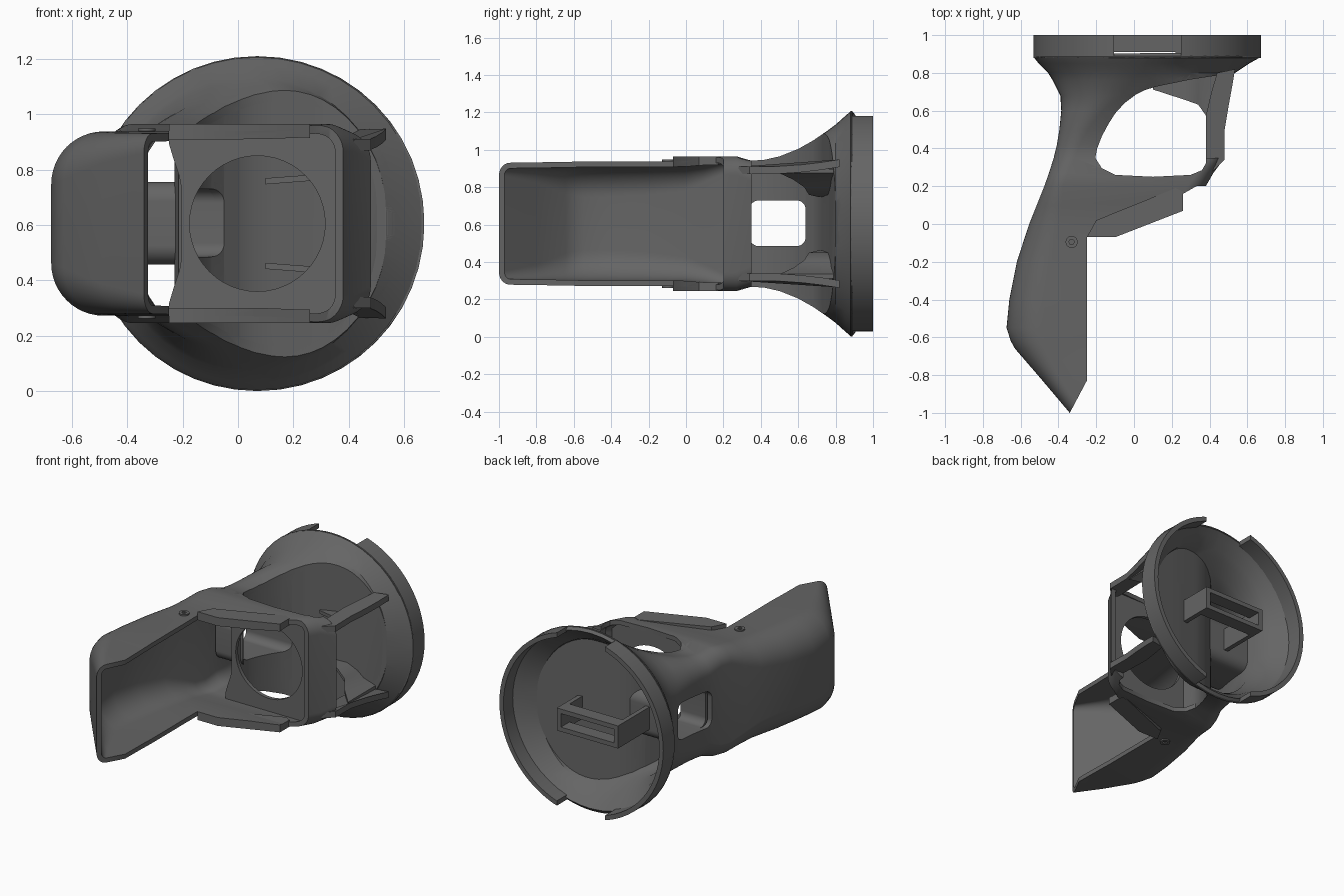
import bpy, bmesh, math
from mathutils import Vector

if "Cube" in bpy.data.objects:
    bpy.data.objects.remove(bpy.data.objects["Cube"])

CX, CZ = 0.07, 0.605          # axis of the round bell
grey = bpy.data.materials.new("dark_grey")
grey.diffuse_color = (0.13, 0.13, 0.13, 1)
grey.use_nodes = True
grey.node_tree.nodes["Principled BSDF"].inputs["Base Color"].default_value = grey.diffuse_color


def finish(bm, name):
    bmesh.ops.recalc_face_normals(bm, faces=bm.faces[:])
    me = bpy.data.meshes.new(name)
    bm.to_mesh(me)
    bm.free()
    me.materials.append(grey)
    ob = bpy.data.objects.new(name, me)
    bpy.context.collection.objects.link(ob)
    return ob


def skin(name, sections, capped=True):
    """Join equal-length closed sections of 3D points into a surface."""
    bm = bmesh.new()
    rings = [[bm.verts.new(p) for p in s] for s in sections]
    for a, b in zip(rings, rings[1:]):
        for i in range(len(a)):
            j = (i + 1) % len(a)
            bm.faces.new((a[i], a[j], b[j], b[i]))
    if capped:
        bm.faces.new(rings[0])
        bm.faces.new(rings[-1])
    return finish(bm, name)


def prism(name, pts, axis, a, b):
    """Extrude a 2D outline along an axis from a to b."""
    place = {'x': lambda p, t: (t, p[0], p[1]),
             'y': lambda p, t: (p[0], t, p[1]),
             'z': lambda p, t: (p[0], p[1], t)}[axis]
    return skin(name, [[place(p, t) for p in pts] for t in (a, b)])


def rounded(x0, x1, z0, z1, r, seg=12):
    """Outline of a rectangle with round corners."""
    out = []
    for k, (cx, cz) in enumerate([(x1 - r, z1 - r), (x0 + r, z1 - r),
                                  (x0 + r, z0 + r), (x1 - r, z0 + r)]):
        for i in range(seg + 1):
            t = math.pi / 2 * (k + i / seg)
            out.append((cx + r * math.cos(t), cz + r * math.sin(t)))
    return out


def circle(r, n=48, cx=CX, cz=CZ):
    return [(cx + r * math.cos(2 * math.pi * i / n),
             cz + r * math.sin(2 * math.pi * i / n)) for i in range(n)]


def apply_mod(ob, mod):
    bpy.context.view_layer.objects.active = ob
    bpy.ops.object.modifier_apply(modifier=mod.name)


def cut(ob, *cutters, op='DIFFERENCE'):
    for c in cutters:
        m = ob.modifiers.new("cut", 'BOOLEAN')
        m.operation, m.solver, m.object = op, 'EXACT', c
        apply_mod(ob, m)
        bpy.data.objects.remove(c)


# Lofted rounded sections (y, left, right, half height, corner)
stations = [
    (-1.00, -.34, .38, .325, .07), (-.82, -.492, .38, .328, .11),
    (-.66, -.63, .38, .33, .17), (-.62, -.652, .38, .331, .18),
    (-.55, -.675, .38, .333, .19), (-.40, -.66, .38, .333, .19),
    (-.20, -.62, .38, .333, .18), (.00, -.555, .38, .335, .16),
    (.10, -.515, .38, .345, .13), (.20, -.475, .38, .36, .10),
    (.27, -.45, .42, .36, .10), (.35, -.425, .48, .337, .11),
    (.42, -.408, .48, .342, .12),
    (.50, -.395, .48, .36, .15), (.60, -.385, .49, .40, .22),
    (.68, -.39, .50, .445, .33), (.76, -.43, .52, .50, .42),
    (.80, -.455, .535, .53, .485), (.85, -.505, .61, .575, .55),
    (.885, -.533, .673, .605, .60)]


def loft(name, capped):
    return skin(name, [[(x, y, z) for x, z in rounded(l, r, CZ - h, CZ + h, c)]
                       for y, l, r, h, c in stations], capped)


# Curve, seen from above, of the wall between the finger window and the bell
curve = [(-.19, .245), (-.2, .30), (-.205, .35), (-.195, .40), (-.17, .465),
         (-.135, .53), (-.10, .585), (-.05, .64), (.01, .685), (.06, .71),
         (.12, .728), (.30, .765), (.53, .80), (.62, .812)]


def window_cutter():
    """Everything between the collar and the curved wall."""
    return prism("window_cut", curve[2:-1] + [(.75, .80), (.75, .35), (.38, .35),
                 (.38, .32), (.36, .285), (.30, .26), (.10, .25), (-.10, .26),
                 (-.17, .295)], 'z', -1, 2.5)


def bore():
    return prism("bore", rounded(.34, .64, .485, .73, .05), 'x', -1, .1)


# Sleeve and flared bell
sleeve = loft("sleeve_and_bell", False)
f = min(sleeve.data.polygons, key=lambda p: p.center.x)
solid = sleeve.modifiers.new("wall", 'SOLIDIFY')
solid.thickness = 0.03
solid.offset = -1 if f.normal.x < 0 else 1      # wall grows inwards
apply_mod(sleeve, solid)
cut(sleeve,
    prism("scoop_cut", [(-.34, -1.2), (-.34, -1.0), (-.25, -.83), (-.25, -.07),
                        (-.10, -.07), (.26, .07), (.26, .16), (.33, .2),
                        (1, .2), (1, -1.2)], 'z', -1, 2.5),
    window_cutter(), bore())

# Curved wall: also the floor of the bell
back = []
for i, p in enumerate(curve):
    d = Vector(curve[min(i + 1, len(curve) - 1)]) - Vector(curve[max(i - 1, 0)])
    d.normalize()
    back.append((p[0] - d.y * .025, p[1] + d.x * .025))
wall = prism("curved_wall", curve + back[::-1], 'z', -.5, 1.8)
cut(wall, loft("hull", True), op='INTERSECT')
cut(wall, bore())

# Short tube joining the side window to the curved wall
tube = prism("window_tube", rounded(.312, .668, .457, .755, .07), 'x', -.383, .02)
cut(tube, window_cutter(), bore())

# Struts from the collar to the bell, each with a sloping fin along the wall
for side, s in (("upper", 1), ("lower", -1)):
    strut = prism(side + "_strut", [(.38, .30), (.38, .57), (.41, .70), (.44, .80),
                                    (.535, .82), (.52, .73), (.50, .62), (.48, .50),
                                    (.48, .34), (.42, .28)],
                  'z', CZ + s * .265, CZ + s * .305)
    for v in strut.data.vertices:
        v.co.z += s * .04 * max(0, (v.co.y - .4) / .43) ** 2
    skin(side + "_fin",
         [[(x, yf, CZ + s * h), (x, yb, CZ + s * h),
           (x, yb, CZ + s * (h + .022)), (x, yf, CZ + s * (h + .022))]
          for x, yf, yb, h in [(.10, .712, .735, .142), (.27, .657, .772, .155),
                               (.34, .632, .785, .195), (.38, .575, .79, .235),
                               (.46, .50, .805, .27)]])

# Locking ring with a gap above and below
ring = prism("bell_ring", circle(.603, 72), 'y', .88, 1.0)
cut(ring, prism("ring_bore", circle(.573, 72), 'y', .8, 1.1),
    prism("ring_gaps", [(-.105, -.2), (.25, -.2), (.25, 1.5), (-.105, 1.5)],
          'y', .89, 1.1))

# Collar plate with a round hole; its free edge flares at the corners
edge = [(-.205, .13), (-.212, .17), (-.235, .24), (-.25, .29), (-.25, .335)]
plate = prism("collar_plate",
              [(x, CZ + z) for x, z in edge] + [(.31, CZ + .345), (.37, CZ + .285),
               (.37, CZ - .285), (.31, CZ - .345)]
              + [(x, CZ - z) for x, z in edge[::-1]], 'y', .225, .25)
cut(plate, prism("plate_hole", circle(.245), 'y', .1, .4))

# Open bracket standing on the bell floor
bracket = prism("bracket", [(-.20, .53), (.25, .53), (.25, .68), (-.20, .68)],
                'y', .91, 1.0)
cut(bracket, prism("bracket_pocket", [(-.17, .56), (.22, .56), (.22, .65),
                                      (-.17, .65)], 'y', .86, 1.1))
for name, x, y in (("bracket_post", .22, .765), ("bracket_foot", -.20, .65)):
    prism(name, [(x, .53), (x + .03, .53), (x + .03, .68), (x, .68)],
          'y', y, .915)

# Rails and screws, mirrored above and below
for side, s in (("upper", 1), ("lower", -1)):
    prism(side + "_rail", [(-.25, -.07), (-.10, -.07), (.26, .07), (.26, .17),
                           (.22, .19), (-.20, .02)], 'z',
          CZ + s * .315, CZ + s * .36)
    screw = prism(side + "_screw", circle(.032, 20, -.33, -.095), 'z',
                  CZ + s * .31, CZ + s * .343)
    cut(screw, prism("screw_socket", circle(.015, 6, -.33, -.095), 'z',
                     CZ + s * .33, CZ + s * .4))

# Smooth curves, sharp edges
bpy.ops.object.select_all(action='DESELECT')
for ob in bpy.context.scene.objects:
    ob.select_set(True)
bpy.context.view_layer.objects.active = sleeve
bpy.ops.object.shade_smooth_by_angle(angle=math.radians(30))
